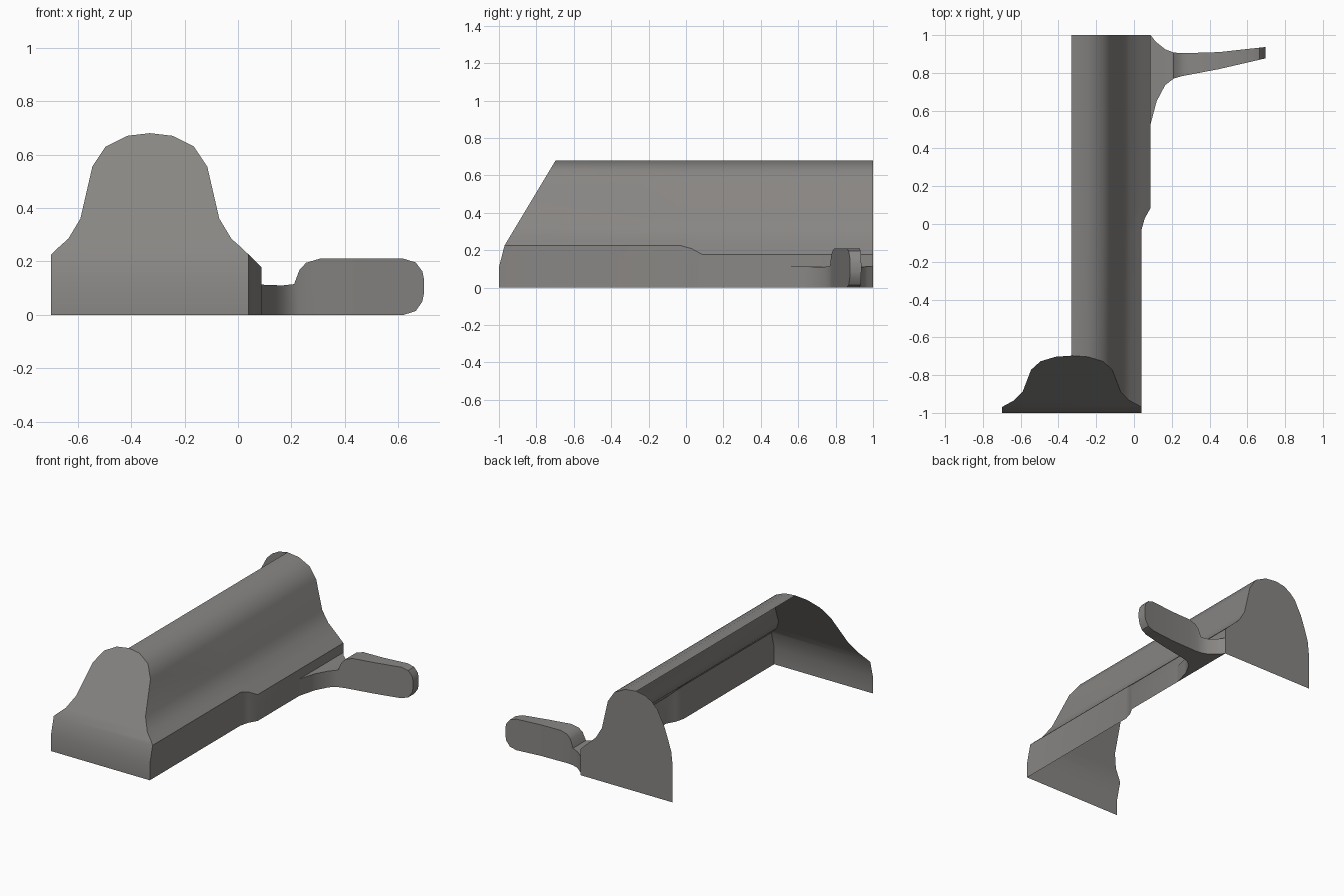
import bpy, bmesh, math

if "Cube" in bpy.data.objects:
    bpy.data.objects.remove(bpy.data.objects["Cube"])

grey = bpy.data.materials.new("warm_grey")
grey.diffuse_color = (0.25, 0.24, 0.23, 1)
grey.use_nodes = True
grey.node_tree.nodes["Principled BSDF"].inputs["Base Color"].default_value = grey.diffuse_color


def lerp_table(table, v):
    """Piecewise linear lookup in a list of (key, value)."""
    if v <= table[0][0]:
        return table[0][1]
    for (a, fa), (b, fb) in zip(table, table[1:]):
        if v <= b:
            return fa + (fb - fa) * (v - a) / (b - a)
    return table[-1][1]


def finish(bm, name, angle=32):
    bmesh.ops.remove_doubles(bm, verts=bm.verts, dist=0.0005)
    bmesh.ops.recalc_face_normals(bm, faces=bm.faces)
    me = bpy.data.meshes.new(name)
    bm.to_mesh(me)
    bm.free()
    ob = bpy.data.objects.new(name, me)
    bpy.context.collection.objects.link(ob)
    me.materials.append(grey)
    bpy.ops.object.select_all(action='DESELECT')
    ob.select_set(True)
    bpy.context.view_layer.objects.active = ob
    bpy.ops.object.shade_smooth_by_angle(angle=math.radians(angle))
    return ob


def face(bm, pts):
    return bm.faces.new([bm.verts.new(p) for p in pts])


# Half of the dome outline, from the ridge down to the shoulder (x, z)
RIDGE = -0.33
dome = [(RIDGE, .68), (-.245, .67), (-.165, .63), (-.115, .555), (-.07, .36), (-.025, .285)]
# Shoulder and side wall at the narrow front and at the wider back
wall_front = [(.02, .245), (.04, .225), (.04, .11), (.04, 0)]
wall_back = [(.04, .225), (.088, .178), (.088, .11), (.088, 0)]
# Leaning front face: y for each height
front_y = [(0, -1), (.11, -1), (.225, -.97), (.68, -.697)]


def section(t):
    low = [(a[0] + (b[0] - a[0]) * t, a[1] + (b[1] - a[1]) * t)
           for a, b in zip(wall_front, wall_back)]
    return dome + low


# Housing: open half shell with end plates
bm = bmesh.new()
rows = [[(x, lerp_table(front_y, z), z) for x, z in section(0)]]
for y, t in [(-.03, 0), (.03, .35), (.085, 1), (1, 1)]:
    rows.append([(x, y, z) for x, z in section(t)])
for r0, r1 in zip(rows, rows[1:]):
    for i in range(len(r0) - 1):
        face(bm, [r0[i], r0[i + 1], r1[i + 1], r1[i]])

# Front plate: symmetric dome above a low skirt
half = dome + wall_front[:2]
outline = half[::-1] + [(2 * RIDGE - x, z) for x, z in half[1:]]
face(bm, [(x, lerp_table(front_y, z), z) for x, z in outline])
for z0, z1 in [(0, .11), (.11, .225)]:
    y0, y1 = lerp_table(front_y, z0), lerp_table(front_y, z1)
    face(bm, [(-.7, y0, z0), (.04, y0, z0), (.04, y1, z1), (-.7, y1, z1)])

# Back plate: shell outline on one side, rounded shoulder on the other
left = [(-.6, 0), (-.6, .25), (-.59, .34), (-.565, .42), (-.535, .505),
        (-.485, .6), (-.445, .64), (-.395, .668)]
face(bm, [(x, 1, z) for x, z in left + section(1)])
finish(bm, "housing_shell")

# Lever: flared root, thin neck, rounded paddle
near = [(.088, .53), (.12, .65), (.165, .735), (.21, .77), (.255, .783), (.45, .82), (.697, .877)]
far = [(.088, 1), (.115, .965), (.165, .925), (.21, .908), (.255, .904), (.45, .91), (.697, .937)]
top = [(.088, .113), (.165, .11), (.21, .115), (.23, .168), (.255, .195), (.305, .21),
       (.62, .21), (.665, .196), (.69, .163), (.697, .13)]
bottom = [(.62, 0), (.665, .014), (.69, .05), (.697, .085)]
bm = bmesh.new()
rings = []
for x in sorted({p[0] for p in near + far + top}):
    n, f = lerp_table(near, x), lerp_table(far, x)
    hi, lo = lerp_table(top, x), lerp_table(bottom, x)
    rings.append([(x, n, lo), (x, f, lo), (x, f, hi), (x, n, hi)])
for r0, r1 in zip(rings, rings[1:]):
    for i in range(4):
        j = (i + 1) % 4
        face(bm, [r0[i], r0[j], r1[j], r1[i]])
face(bm, rings[-1])
finish(bm, "lever_arm")
